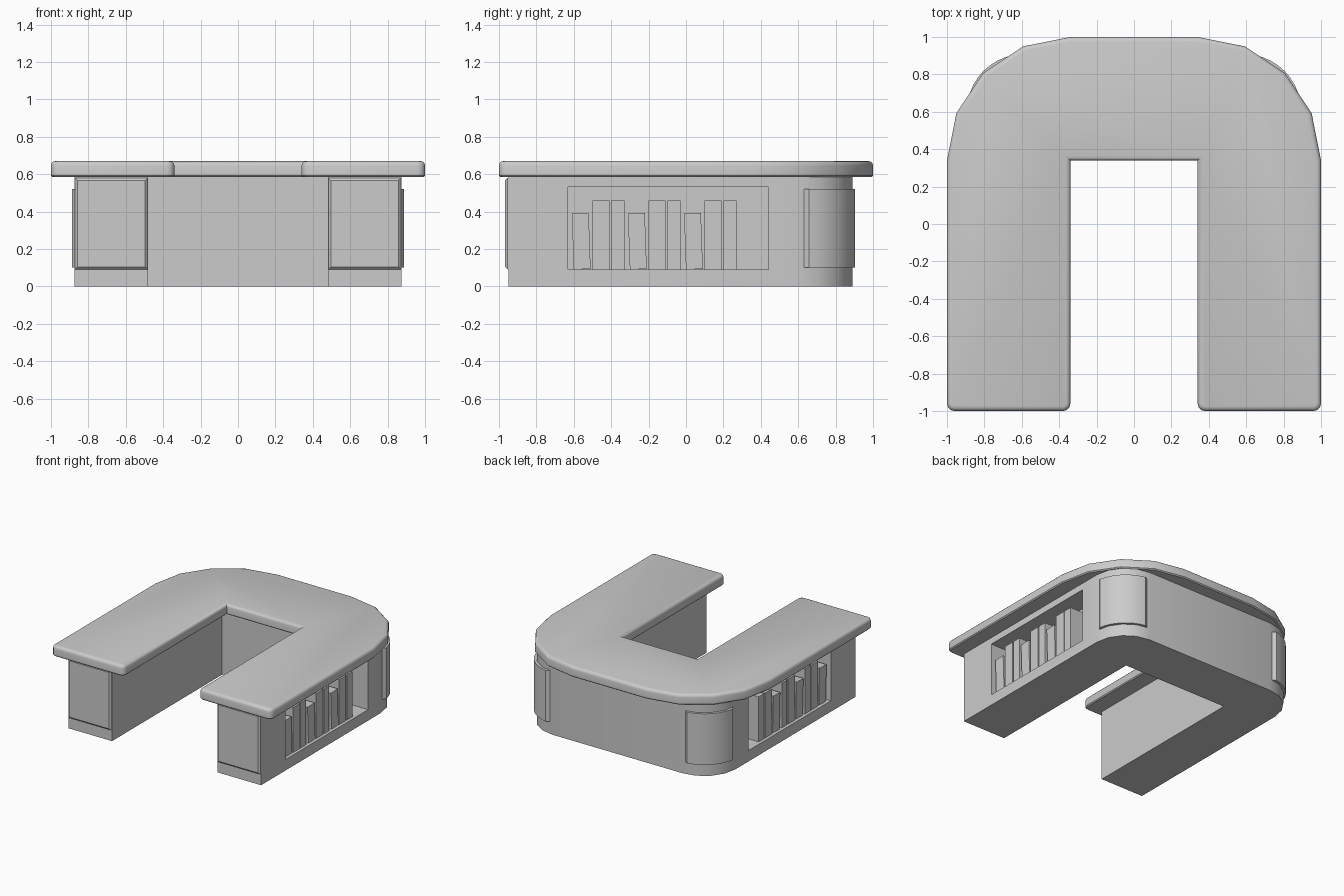
import bpy, bmesh
from math import cos, sin, radians, pi
from mathutils import Matrix

if "Cube" in bpy.data.objects:
    bpy.data.objects.remove(bpy.data.objects["Cube"])


def finish(bm, name, smooth=True):
    bmesh.ops.recalc_face_normals(bm, faces=bm.faces[:])
    me = bpy.data.meshes.new(name)
    bm.to_mesh(me)
    bm.free()
    ob = bpy.data.objects.new(name, me)
    bpy.context.collection.objects.link(ob)
    bpy.ops.object.select_all(action='DESELECT')
    ob.select_set(True)
    bpy.context.view_layer.objects.active = ob
    if smooth:
        bpy.ops.object.shade_smooth_by_angle(angle=radians(32))
    return ob


def prism(outline, z0, z1):
    bm = bmesh.new()
    face = bm.faces.new([bm.verts.new((x, y, z0)) for x, y in outline])
    ext = bmesh.ops.extrude_face_region(bm, geom=[face])
    top = [g for g in ext['geom'] if isinstance(g, bmesh.types.BMVert)]
    bmesh.ops.translate(bm, verts=top, vec=(0, 0, z1 - z0))
    bmesh.ops.recalc_face_normals(bm, faces=bm.faces[:])
    return bm


def arc(cx, cy, r, a0, a1, n):
    return [(cx + r * cos(radians(a0 + (a1 - a0) * i / n)),
             cy + r * sin(radians(a0 + (a1 - a0) * i / n))) for i in range(n + 1)]


def u_outline(half, front, inner_x, inner_y, cx, cy, r, n):
    right = [(inner_x, inner_y), (inner_x, front), (half, front)] + arc(cx, cy, r, 0, 90, n)
    return right + [(-x, y) for x, y in reversed(right)]


def box_bm(x0, x1, y0, y1, z0, z1):
    return prism([(x0, y0), (x1, y0), (x1, y1), (x0, y1)], z0, z1)


# Countertop: rounded front corners, then a soft rim
bm = prism(u_outline(1, -1, 0.34, 0.34, 0.34, 0.34, 0.66, 4), 0.585, 0.67)
corners = [e for e in bm.edges if all(v.co.y < -0.99 for v in e.verts)
           and abs(e.verts[0].co.z - e.verts[1].co.z) > 0.01]
bmesh.ops.bevel(bm, geom=corners, offset=0.04, segments=3, profile=0.5, affect='EDGES')
rim = [e for e in bm.edges if all(v.co.z > 0.66 for v in e.verts)]
bmesh.ops.bevel(bm, geom=rim, offset=0.025, segments=3, profile=0.5, affect='EDGES')
low = [e for e in bm.edges if all(v.co.z < 0.59 for v in e.verts)]
bmesh.ops.bevel(bm, geom=low, offset=0.008, segments=1, affect='EDGES')
finish(bm, "countertop")

# Base body with a shelf recess cut in each side
body = finish(prism(u_outline(0.875, -0.95, 0.48, 0.48, 0.59, 0.605, 0.285, 4), 0, 0.59),
              "counter_base", False)
for s in (-1, 1):
    xs = sorted((s * 0.69, s * 1.2))
    cutter = finish(box_bm(xs[0], xs[1], -0.63, 0.44, 0.09, 0.53), "recess_cutter", False)
    cutter.hide_render = True
    mod = body.modifiers.new("recess", 'BOOLEAN')
    mod.operation, mod.solver, mod.object = 'DIFFERENCE', 'EXACT', cutter
    bpy.context.view_layer.objects.active = body
    bpy.ops.object.modifier_apply(modifier=mod.name)
    bpy.data.objects.remove(cutter)
body.select_set(True)
bpy.context.view_layer.objects.active = body
bpy.ops.object.shade_smooth_by_angle(angle=radians(32))

# Each group of three books: offset, width, height, lean in degrees
BOOKS = [(0.0, 0.09, 0.30, 2), (0.10, 0.09, 0.37, 0), (0.20, 0.07, 0.37, 0)]

for s, side in ((-1, "left"), (1, "right")):
    # Books standing in the recess
    for g in range(3):
        for i, (off, w, h, lean) in enumerate(BOOKS):
            bm = box_bm(0.69, 0.85, 0, w, 0, h)
            m = (Matrix.Scale(s, 4, (1, 0, 0))
                 @ Matrix.Translation((0, -0.60 + 0.3 * g + off, 0.09))
                 @ Matrix.Rotation(radians(lean), 4, 'X'))
            bmesh.ops.transform(bm, matrix=m, verts=bm.verts[:])
            finish(bm, f"{side}_book_{g * 3 + i + 1}", False)

    # Raised curved panel on the rear corner
    outline = arc(0.59, 0.605, 0.27, 2, 88, 8) + arc(0.59, 0.605, 0.303, 80, 10, 8)
    bm = prism([(s * x, y) for x, y in outline], 0.10, 0.52)
    finish(bm, f"{side}_corner_panel")

    # Raised, chamfered panel on the front end of the leg
    xs = sorted((s * 0.483, s * 0.872))
    bm = box_bm(xs[0], xs[1], -0.968, -0.93, 0.09, 0.58)
    edges = [e for e in bm.edges if all(v.co.y < -0.96 for v in e.verts)]
    bmesh.ops.bevel(bm, geom=edges, offset=0.014, segments=1, affect='EDGES')
    finish(bm, f"{side}_end_panel", False)
